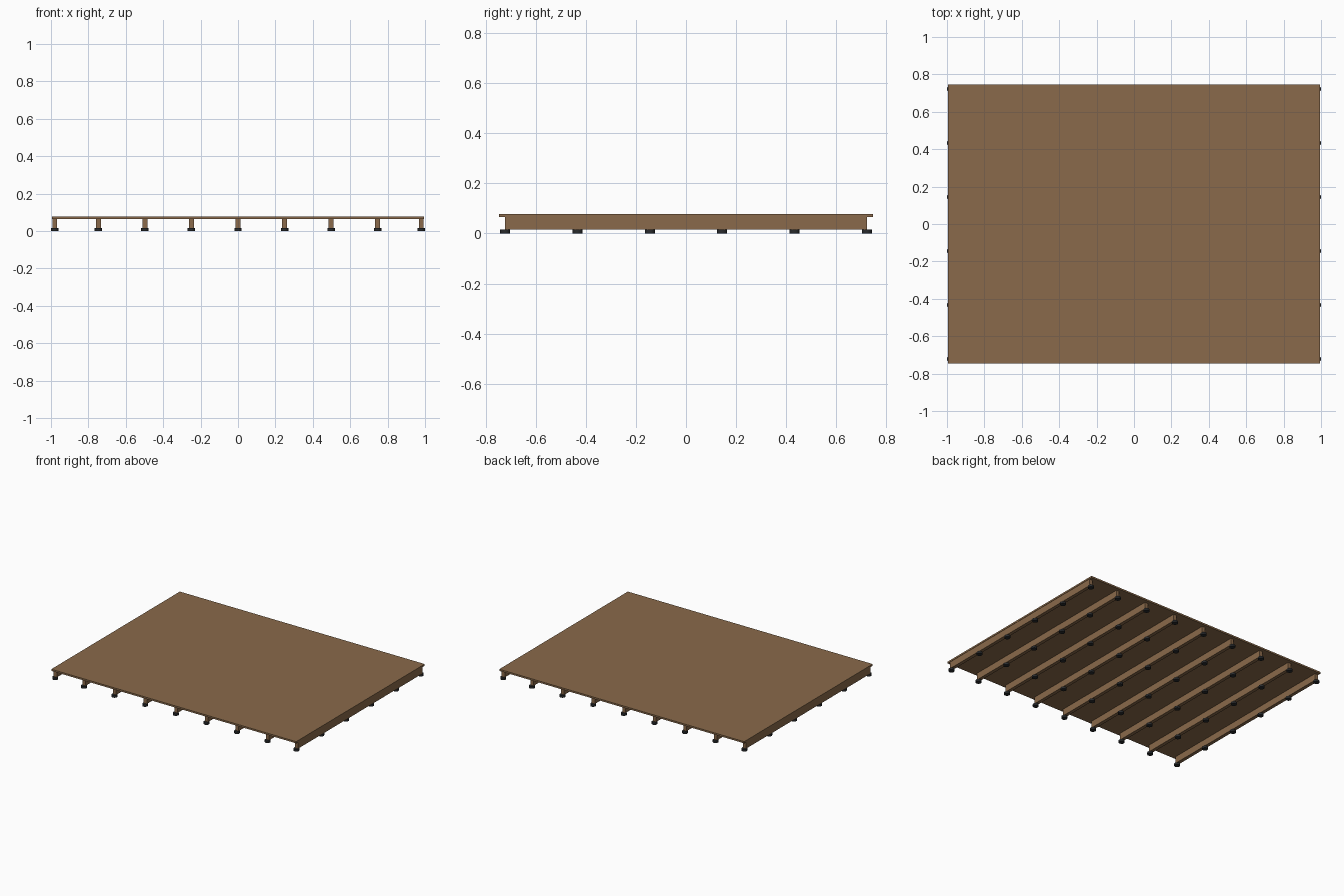
import bpy

if "Cube" in bpy.data.objects:
    bpy.data.objects.remove(bpy.data.objects["Cube"])


def material(name, rgb):
    m = bpy.data.materials.new(name)
    m.diffuse_color = (*rgb, 1.0)
    m.use_nodes = True
    m.node_tree.nodes["Principled BSDF"].inputs["Base Color"].default_value = m.diffuse_color
    return m


wood = material("brown wood", (0.254, 0.144, 0.069))
rubber = material("dark rubber", (0.022, 0.024, 0.026))


def box(name, x, y, z0, z1, sx, sy, mat):
    bpy.ops.mesh.primitive_cube_add(size=1, location=(x, y, (z0 + z1) / 2))
    ob = bpy.context.object
    ob.name = name
    ob.scale = (sx, sy, z1 - z0)
    bpy.ops.object.transform_apply(location=False, rotation=False, scale=True)
    ob.data.materials.append(mat)


FOOT_TOP, JOIST_TOP, DECK_TOP = 0.015, 0.0647, 0.0771

# flat deck panel
box("deck_panel", 0, 0, JOIST_TOP, DECK_TOP, 1.99, 1.492, wood)

# nine joists running front to back, the outer two set in from the edge
for i in range(9):
    x = max(-0.98, min(0.98, (i - 4) * 0.2487))
    box(f"joist_{i + 1}", x, 0, FOOT_TOP, JOIST_TOP, 0.025, 1.443, wood)

    # six round support pads under each joist
    for j in range(6):
        y = -0.7215 + j * 0.2886
        bpy.ops.mesh.primitive_cylinder_add(
            vertices=16, radius=0.02, depth=FOOT_TOP,
            location=(x, y, FOOT_TOP / 2))
        foot = bpy.context.object
        foot.name = f"support_pad_{i + 1}_{j + 1}"
        foot.data.materials.append(rubber)
        bpy.ops.object.shade_smooth_by_angle()
